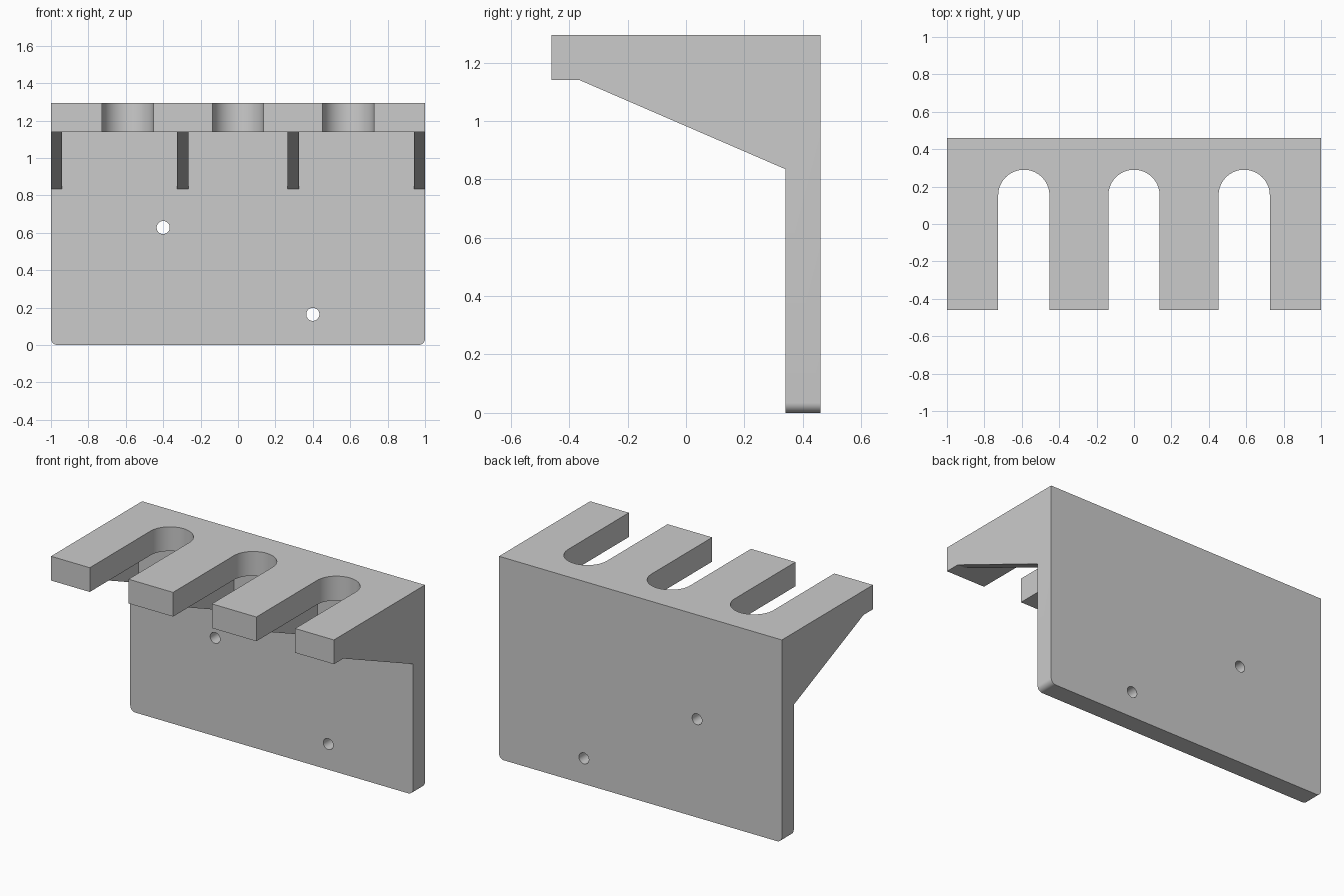
import bpy, bmesh
from math import pi, cos, sin, radians

if "Cube" in bpy.data.objects:
    bpy.data.objects.remove(bpy.data.objects["Cube"])

X, Y, Z = 0, 1, 2


def prism(name, outline, axis, a, b):
    """Extrude a 2D outline along an axis from a to b."""
    def place(p, t):
        co = list(p)
        co.insert(axis, t)
        return co
    bm = bmesh.new()
    face = bm.faces.new([bm.verts.new(place(p, a)) for p in outline])
    ext = bmesh.ops.extrude_face_region(bm, geom=[face])["geom"]
    for v in ext:
        if isinstance(v, bmesh.types.BMVert):
            v.co[axis] = b
    bmesh.ops.recalc_face_normals(bm, faces=bm.faces)
    me = bpy.data.meshes.new(name)
    bm.to_mesh(me)
    bm.free()
    ob = bpy.data.objects.new(name, me)
    bpy.context.collection.objects.link(ob)
    return ob


def arc(cx, cy, r, start, end, n):
    return [(cx + r * cos(start + (end - start) * i / n),
             cy + r * sin(start + (end - start) * i / n)) for i in range(n + 1)]


def box(x0, x1, y0, y1):
    return [(x0, y0), (x1, y0), (x1, y1), (x0, y1)]


def cut(target, cutter):
    cutter.hide_render = True
    mod = target.modifiers.new("cut", "BOOLEAN")
    mod.operation = "DIFFERENCE"
    mod.solver = "EXACT"
    mod.object = cutter
    bpy.context.view_layer.objects.active = target
    bpy.ops.object.modifier_apply(modifier=mod.name)
    bpy.data.objects.remove(cutter, do_unlink=True)


# Full side profile: back plate, sloping ribs and shelf
front, back, wall = -0.46, 0.46, 0.34
shelf_z, top = 1.14, 1.295
bracket = prism("slotted_wall_bracket",
                [(back, 0), (back, top), (front, top), (front, shelf_z),
                 (-0.365, shelf_z), (wall, 0.835), (wall, 0)], X, -1, 1)

# Rounded lower corners of the back plate
bm = bmesh.new()
bm.from_mesh(bracket.data)
corners = [e for e in bm.edges if all(v.co.z < 0.001 for v in e.verts)
           and abs(e.verts[0].co.x - e.verts[1].co.x) < 0.001]
bmesh.ops.bevel(bm, geom=corners, offset=0.035, segments=8, profile=0.5, affect="EDGES")
bm.to_mesh(bracket.data)
bm.free()

# Pockets between the four ribs
for x0, x1 in ((-0.94, -0.325), (-0.265, 0.265), (0.325, 0.94)):
    cut(bracket, prism("rib_pocket_cutter", box(-0.365, wall, 0.7, shelf_z), X, x0, x1))

# Round-ended slots in the shelf
r = 0.137
for cx in (-0.589, 0, 0.589):
    slot = [(cx - r, -0.6), (cx + r, -0.6)] + arc(cx, 0.29 - r, r, 0, pi, 32)
    cut(bracket, prism("slot_cutter", slot, Z, 1.0, 1.5))

# Screw holes in the back plate
for cx, cz in ((-0.4, 0.628), (0.4, 0.164)):
    cut(bracket, prism("screw_hole_cutter", arc(cx, cz, 0.035, 0, 2 * pi, 32)[:-1], Y, 0.2, 0.6))

bpy.ops.object.select_all(action="DESELECT")
bracket.select_set(True)
bpy.context.view_layer.objects.active = bracket
bpy.ops.object.shade_smooth_by_angle(angle=radians(20))
